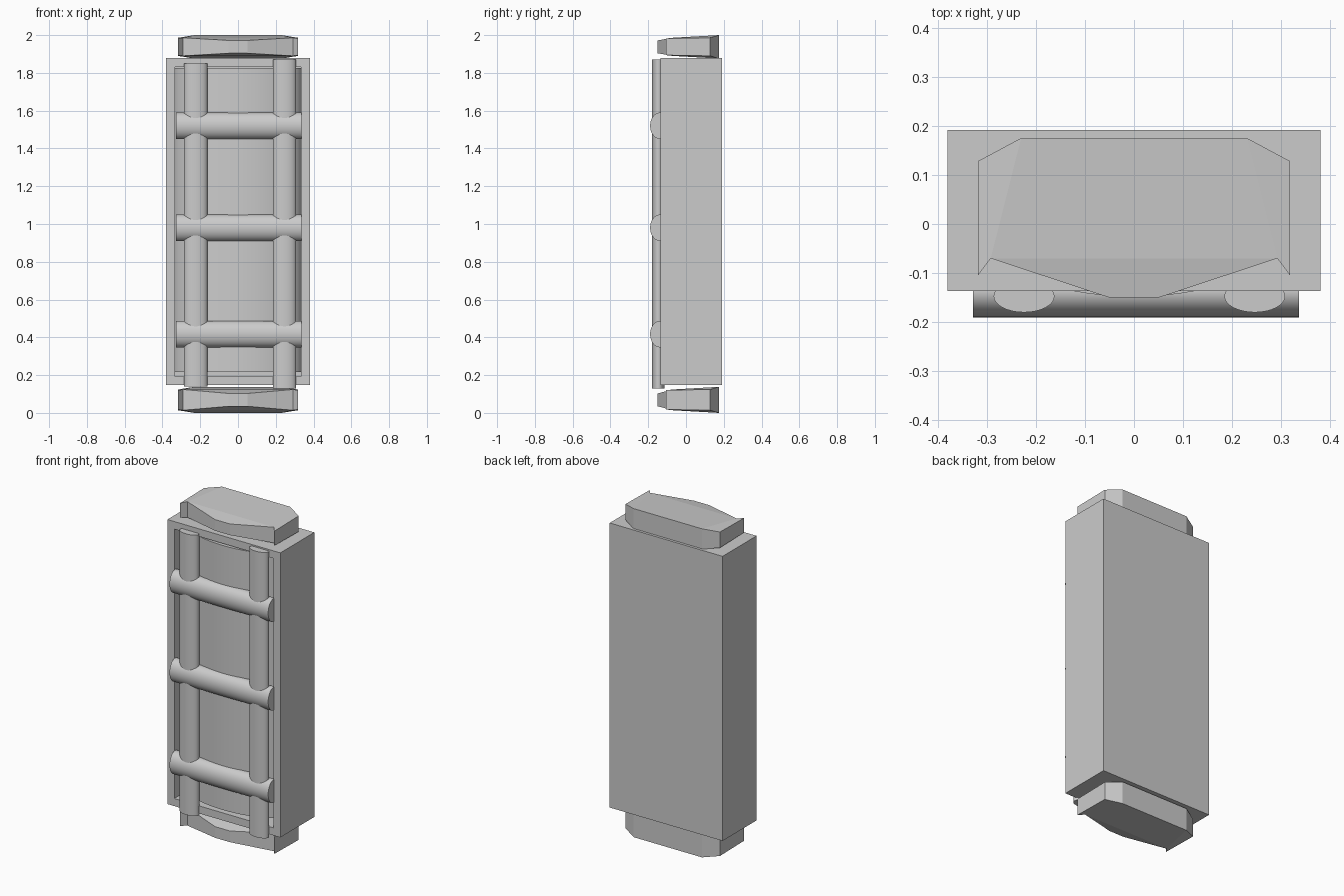
import bpy, bmesh, math
from mathutils import Matrix

if "Cube" in bpy.data.objects:
    bpy.data.objects.remove(bpy.data.objects["Cube"])


def add_object(name, bm):
    bmesh.ops.recalc_face_normals(bm, faces=bm.faces[:])
    mesh = bpy.data.meshes.new(name)
    bm.to_mesh(mesh)
    bm.free()
    obj = bpy.data.objects.new(name, mesh)
    bpy.context.collection.objects.link(obj)
    return obj


def rod(name, center, length, rx, ry, along_x=False, sides=32):
    """Elliptical rod; upright by default, or lying along x."""
    bm = bmesh.new()
    bmesh.ops.create_cone(bm, cap_ends=True, segments=sides, radius1=1, radius2=1, depth=1)
    m = Matrix.Diagonal((rx, ry, length, 1))
    if along_x:
        m = Matrix.Rotation(math.pi / 2, 4, 'Y') @ m
    bmesh.ops.transform(bm, matrix=Matrix.Translation(center) @ m, verts=bm.verts[:])
    obj = add_object(name, bm)
    bpy.ops.object.select_all(action='DESELECT')
    obj.select_set(True)
    bpy.context.view_layer.objects.active = obj
    bpy.ops.object.shade_smooth_by_angle(angle=math.radians(40))
    return obj


def end_cap(name, z, back_half):
    """Faceted cap: shallow ridge at the front, thicker at the back."""
    half = [(0.05, -0.15, 0.034), (0.292, -0.07, back_half - 0.014),
            (0.318, -0.105, back_half - 0.018), (0.318, 0.128, back_half - 0.014),
            (0.23, 0.175, back_half)]
    ring = half + [(-x, y, h) for x, y, h in reversed(half)]
    bm = bmesh.new()
    top = [bm.verts.new((x, y, z + h)) for x, y, h in ring]
    low = [bm.verts.new((x, y, z - h)) for x, y, h in ring]
    n = len(ring)
    for i in range(n):
        j = (i + 1) % n
        bm.faces.new((low[i], low[j], top[j], top[i]))
    for v in (top, low):
        for idx in ((9, 0, 1, 8), (8, 1, 4, 5), (1, 2, 3, 4), (8, 5, 6, 7)):
            bm.faces.new([v[i] for i in idx])
    return add_object(name, bm)


# Box housing with a recessed front opening
bm = bmesh.new()
bmesh.ops.create_cube(bm, size=1, matrix=Matrix.Translation((0, 0.0275, 1.0125))
                      @ Matrix.Diagonal((0.76, 0.327, 1.732, 1)))
bm.normal_update()
front = [f for f in bm.faces if f.normal.y < -0.9]
bmesh.ops.inset_region(bm, faces=front, thickness=0.046, use_even_offset=True)
recess = bmesh.ops.extrude_discrete_faces(bm, faces=front)["faces"][0]
bmesh.ops.translate(bm, vec=(0, 0.15, 0), verts=recess.verts[:])
add_object("housing", bm)

# Tank bulging inside the opening
rod("inner_tank", (0, 0.018, 1.022), 1.61, 0.342, 0.166, sides=48)

# Ladder rails and rungs
rod("left_rail", (-0.224, -0.147, 0.995), 1.71, 0.062, 0.033)
rod("right_rail", (0.246, -0.147, 1.0), 1.74, 0.062, 0.033)
for i, z in enumerate((0.417, 0.98, 1.52)):
    rod(f"rung_{i + 1}", (0.004, -0.138, z), 0.664, 0.07, 0.052, along_x=True)

# End caps
end_cap("top_cap", 1.938, 0.062)
end_cap("bottom_cap", 0.069, 0.069)
